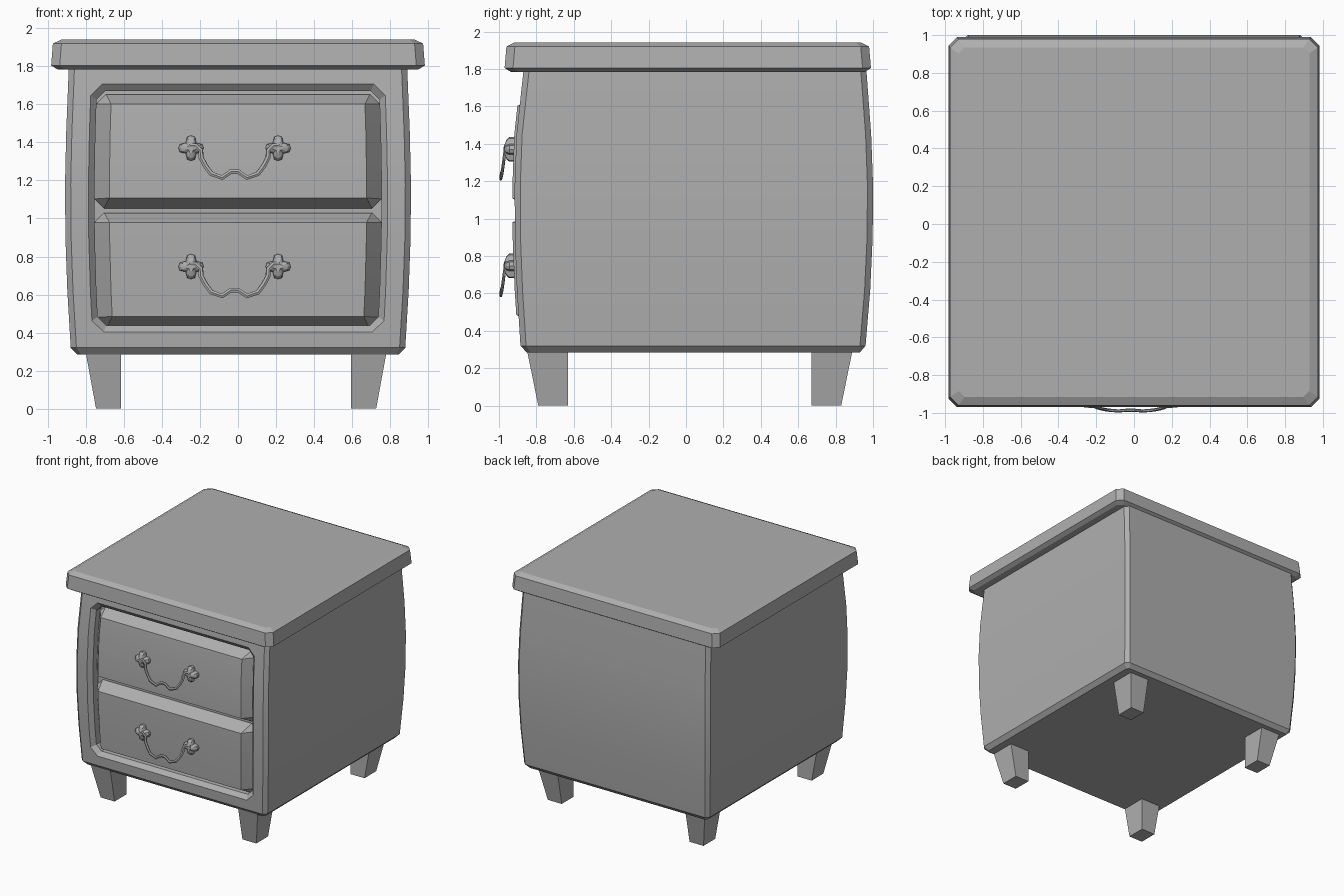
import bpy, bmesh, math

if "Cube" in bpy.data.objects:
    bpy.data.objects.remove(bpy.data.objects["Cube"])

# Bulging body outline per height: z, half width, front y, back y
SECTIONS = [(0.32, 0.88, -0.885, 0.96), (0.62, 0.898, -0.904, 0.985),
            (0.9, 0.908, -0.915, 0.998), (1.18, 0.91, -0.916, 1.0),
            (1.45, 0.904, -0.906, 0.99), (1.8, 0.89, -0.868, 0.964)]

# Mid grey for every part
grey = bpy.data.materials.new("grey")
grey.diffuse_color = (0.43, 0.43, 0.43, 1)
grey.use_nodes = True
grey.node_tree.nodes["Principled BSDF"].inputs["Base Color"].default_value = grey.diffuse_color


def section(z):
    z = min(max(z, SECTIONS[0][0]), SECTIONS[-1][0])
    for a, b in zip(SECTIONS, SECTIONS[1:]):
        if z <= b[0]:
            t = (z - a[0]) / (b[0] - a[0])
            return [p + (q - p) * t for p, q in zip(a, b)]
    return SECTIONS[-1]


def octagon(x0, x1, y0, y1, c):
    return [(x0 + c, y0), (x1 - c, y0), (x1, y0 + c), (x1, y1 - c),
            (x1 - c, y1), (x0 + c, y1), (x0, y1 - c), (x0, y0 + c)]


def loft(name, rings, front_warp=False):
    bm = bmesh.new()
    loops = [[bm.verts.new(p) for p in r] for r in rings]
    n = len(loops[0])
    for a, b in zip(loops, loops[1:]):
        for i in range(n):
            j = (i + 1) % n
            bm.faces.new((a[i], a[j], b[j], b[i]))
    bm.faces.new(loops[0])
    bm.faces.new(loops[-1])
    bmesh.ops.remove_doubles(bm, verts=bm.verts[:], dist=0.0005)
    if front_warp:
        # y holds depth behind the curved front; cut rows, then bend to follow it
        for s in SECTIONS[1:-1]:
            bmesh.ops.bisect_plane(bm, geom=bm.verts[:] + bm.edges[:] + bm.faces[:],
                                   plane_co=(0, 0, s[0]), plane_no=(0, 0, 1))
        for v in bm.verts:
            _, w, f, _ = section(v.co.z)
            v.co.x *= w / 0.91
            v.co.y += f
    bmesh.ops.recalc_face_normals(bm, faces=bm.faces[:])
    me = bpy.data.meshes.new(name)
    bm.to_mesh(me)
    bm.free()
    me.materials.append(grey)
    ob = bpy.data.objects.new(name, me)
    bpy.context.collection.objects.link(ob)
    return ob


def flat_ring(z, x, y0, y1, c):
    return [(px, py, z) for px, py in octagon(-x, x, y0, y1, c)]


def front_ring(depth, x, z0, z1, c):
    return [(px, depth, pz) for px, pz in octagon(-x, x, z0, z1, c)]


def smooth(ob):
    bpy.ops.object.select_all(action='DESELECT')
    ob.select_set(True)
    bpy.context.view_layer.objects.active = ob
    bpy.ops.object.shade_smooth_by_angle(angle=math.radians(15))


# Body
rings = [flat_ring(0.285, 0.845, -0.852, 0.93, 0.02)]
rings += [flat_ring(z, w, f, b, 0.03) for z, w, f, b in SECTIONS]
body = loft("body", rings)

# Recess with a bevelled lip, cut into the front
cutter = loft("recess_cutter", [front_ring(-0.1, 0.787, 0.403, 1.707, 0.06),
                                front_ring(0.0, 0.787, 0.403, 1.707, 0.06),
                                front_ring(0.035, 0.755, 0.437, 1.67, 0.045),
                                front_ring(0.10, 0.755, 0.437, 1.67, 0.045)], True)
cutter.hide_render = True
cutter.display_type = 'WIRE'
cut = body.modifiers.new("recess", 'BOOLEAN')
cut.operation = 'DIFFERENCE'
cut.solver = 'EXACT'
cut.object = cutter
bpy.context.view_layer.objects.active = body
bpy.ops.object.modifier_apply(modifier=cut.name)
smooth(body)

# Top slab
loft("top_slab", [flat_ring(1.785, 0.95, -0.938, 0.957, 0.04),
                  flat_ring(1.805, 0.983, -0.97, 0.989, 0.045),
                  flat_ring(1.92, 0.974, -0.96, 0.979, 0.045),
                  flat_ring(1.942, 0.928, -0.915, 0.934, 0.03)])

# Tapered feet, straight on their inner sides
for sx, xn in ((-1, "left"), (1, "right")):
    for sy, yn in ((-1, "front"), (1, "back")):
        def foot_ring(z, ox, oy):
            xs, ys = (0.605, ox), (0.652, oy)
            return [(sx * xs[i] - 0.01, sy * ys[j] + 0.02, z)
                    for i, j in ((0, 0), (1, 0), (1, 1), (0, 1))]
        loft(f"{yn}_{xn}_foot", [foot_ring(0, 0.737, 0.81), foot_ring(0.30, 0.792, 0.871)])


# Handle: cross-shaped rosettes and a flattened hanging bail
def rosette_ring(cx, cz, y, r):
    lobes = [(math.radians(90 * q + d), k) for q in range(4)
             for d, k in ((-19, 0.95), (0, 1.0), (19, 0.95), (45, 0.6))]
    return [(cx + r * k * math.cos(a), y, cz + r * k * math.sin(a)) for a, k in lobes]


def handle(name, z):
    cx = -0.018
    for s, side in ((-1, "left"), (1, "right")):
        x = cx + s * 0.229
        loft(f"{name}_{side}_rosette", [rosette_ring(x, z, y, r) for y, r in
             ((-0.90, 0.066), (-0.945, 0.066), (-0.96, 0.052), (-0.97, 0.025))])
    half = [(0.245, 0.012, -0.962), (0.205, 0.014, -0.966), (0.178, -0.012, -0.968),
            (0.176, -0.05, -0.973), (0.152, -0.095, -0.979), (0.122, -0.135, -0.985),
            (0.065, -0.155, -0.99), (0.02, -0.124, -0.986)]
    pts = [(-x, h, y) for x, h, y in half] + half[::-1]
    cu = bpy.data.curves.new(name + "_bail", 'CURVE')
    cu.dimensions = '3D'
    cu.bevel_depth = 0.014
    cu.bevel_resolution = 1
    cu.use_fill_caps = True
    cu.materials.append(grey)
    sp = cu.splines.new('POLY')
    sp.points.add(len(pts) - 1)
    for p, (x, h, y) in zip(sp.points, pts):
        p.co = (cx + x, y / 0.6, z + h, 1)
    sp.use_smooth = False
    ob = bpy.data.objects.new(name + "_bail", cu)
    ob.scale.y = 0.6
    bpy.context.collection.objects.link(ob)


# Drawers with deep bevelled edges
for name, z0, z1 in (("upper", 1.053, 1.653), ("lower", 0.43, 1.03)):
    smooth(loft(name + "_drawer",
                [front_ring(0.12, 0.755, z0, z1, 0.05),
                 front_ring(0.09, 0.755, z0, z1, 0.05),
                 front_ring(-0.012, 0.677, z0 + 0.055, z1 - 0.05, 0.0)], True))
    handle(name + "_handle", z0 + 0.317)
